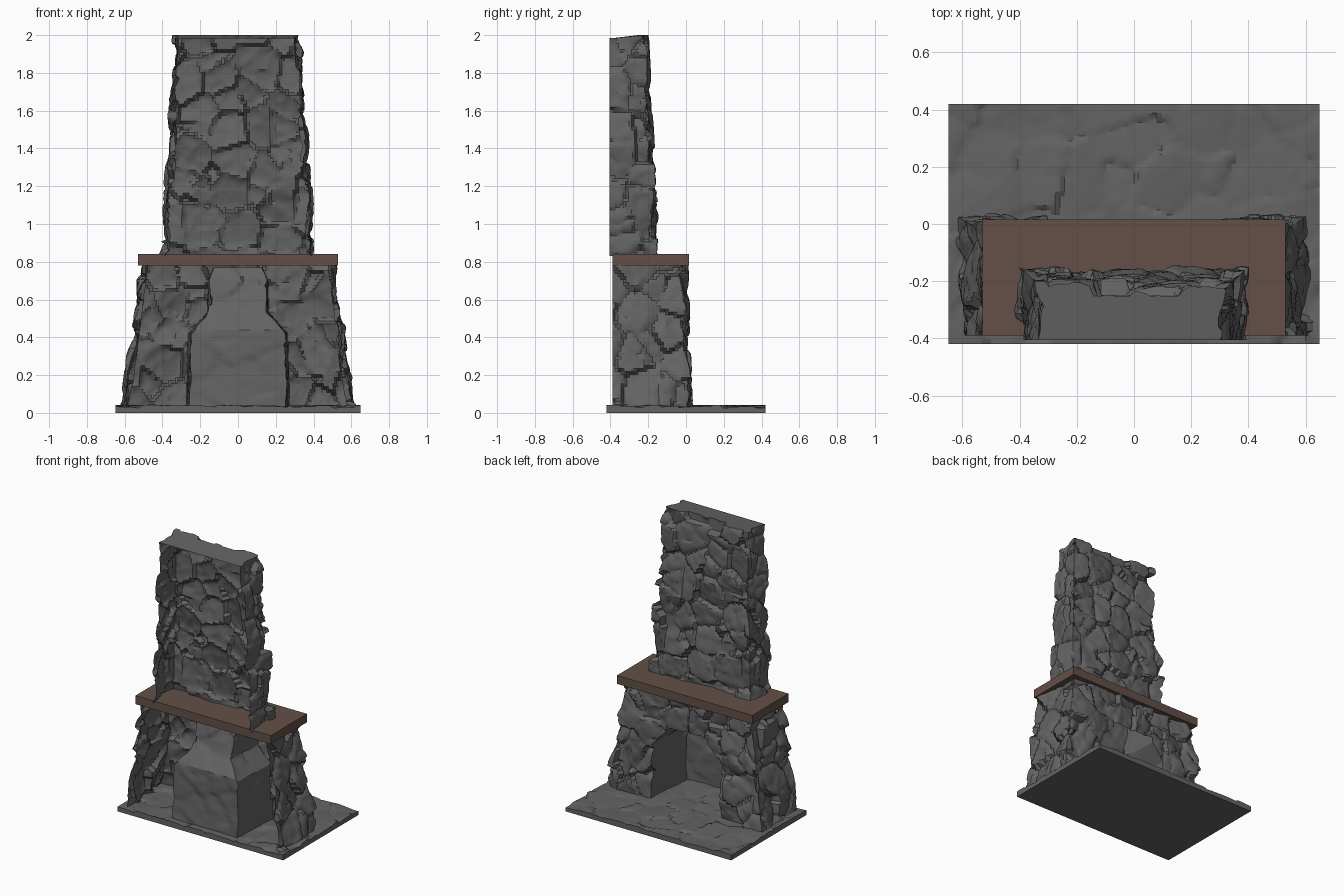
import bpy, bmesh, math, random
from mathutils import Vector, kdtree

if "Cube" in bpy.data.objects:
    bpy.data.objects.remove(bpy.data.objects["Cube"])

random.seed(7)


def material(name, rgb):
    m = bpy.data.materials.new(name)
    m.diffuse_color = (*rgb, 1)
    m.use_nodes = True
    m.node_tree.nodes["Principled BSDF"].inputs["Base Color"].default_value = m.diffuse_color
    return m


STONE = material("grey stone", (0.125, 0.125, 0.125))
WOOD = material("brown wood", (0.125, 0.08, 0.063))


# Stone relief: random cells, each a tilted plane with a groove round it
def stone_field(spacing):
    pts = []
    nx, ny, nz = (math.ceil(s / spacing) + 2 for s in (1.4, 1.0, 2.1))
    for i in range(nx):
        for j in range(ny):
            for k in range(nz):
                p = Vector((i, j, k)) + Vector([random.uniform(-.45, .45) for _ in range(3)])
                pts.append(p * spacing + Vector((-.75, -.55, -.05)))
    tree = kdtree.KDTree(len(pts))
    for i, p in enumerate(pts):
        tree.insert(p, i)
    tree.balance()
    tilts = [Vector([random.uniform(-.26, .26) for _ in range(3)]) for _ in pts]
    lifts = [random.uniform(-.005, .007) for _ in pts]
    return tree, tilts, lifts


BIG, SMALL = stone_field(0.17), stone_field(0.08)


def relief(p):
    h = 0
    for (tree, tilts, lifts), amt in ((BIG, 1.0), (SMALL, 0.35)):
        (c, i, d1), (_, _, d2) = tree.find_n(p, 2)
        h += amt * (tilts[i].dot(p - c) + lifts[i])
        h -= amt * 0.013 * max(0, 1 - (d2 - d1) / 0.03)
    return max(-0.03, min(0.026, h))


def lerp(a, b, t):
    return a + (b - a) * t


def curve(z, knots):
    for (z0, a), (z1, b) in zip(knots, knots[1:]):
        if z <= z1:
            return lerp(a, b, max(0, (z - z0) / (z1 - z0)))
    return knots[-1][1]


def finish(bm, name, mat, angle=28):
    bmesh.ops.recalc_face_normals(bm, faces=bm.faces)
    me = bpy.data.meshes.new(name)
    bm.to_mesh(me)
    bm.free()
    me.materials.append(mat)
    ob = bpy.data.objects.new(name, me)
    bpy.context.collection.objects.link(ob)
    bpy.ops.object.select_all(action='DESELECT')
    ob.select_set(True)
    bpy.context.view_layer.objects.active = ob
    bpy.ops.object.shade_smooth_by_angle(angle=math.radians(angle))
    return ob


def sheet(name, rows, amount, cap=False, skip=None):
    """Skin over rows of (point, outward direction), pushed out by the relief."""
    bm = bmesh.new()
    grid = [[bm.verts.new(p + d * relief(p) * amount) for p, d in r] for r in rows]
    for j in range(len(grid) - 1):
        for i in range(len(grid[0]) - 1):
            if skip and skip(i, (rows[j][i][0].z + rows[j + 1][i][0].z) / 2):
                continue
            bm.faces.new((grid[j][i], grid[j][i + 1], grid[j + 1][i + 1], grid[j + 1][i]))
    if cap:
        bm.faces.new(grid[-1])
    return finish(bm, name, STONE)


def u_row(z, back, front, stops, ns, nf):
    """Open-backed U at height z: left side, front through x stops, right side."""
    w = stops[-1]
    L, R, F = Vector((-1, 0, 0)), Vector((1, 0, 0)), Vector((0, 1, 0))
    left = [(Vector((-w, lerp(back, front, i / ns), z)), L) for i in range(ns)]
    mid = []
    for a, b in zip(stops, stops[1:]):
        mid += [(Vector((lerp(a, b, i / nf), front, z)), F) for i in range(nf)]
    mid.append((Vector((w, front, z)), F))
    mid[0] = (mid[0][0], L + F)
    mid[-1] = (mid[-1][0], R + F)
    right = [(Vector((w, lerp(front, back, i / ns), z)), R) for i in range(1, ns + 1)]
    return left + mid + right


# Lower surround with the fire opening left out
OPEN_W = [(0, .275), (.42, .265), (.53, .165), (.70, .16), (.77, .13)]
OPEN_TOP = .565
NS, NF = 26, 26
zs = [lerp(.03, .785, i / 48) for i in range(49)]


def front_y(z):
    return lerp(.012, -.012, z / .78)


rows = []
for z in zs:
    w, o = lerp(.605, .505, z / .78), curve(z, OPEN_W)
    rows.append(u_row(z, -.39, front_y(z), [-w, -o, o, w], NS, NF))
sheet("surround", rows, 1.0,
      skip=lambda i, z: NS + NF <= i < NS + 2 * NF and z < OPEN_TOP)

# Firebox and throat: runs back from the opening, leans forward above
BACK_Y = [(0, -.37), (.44, -.36), (.54, -.29), (.72, -.24), (.77, -.21)]
rows = []
for z in [z for z in zs if z < .77]:
    o, yb, yf = curve(z, OPEN_W), curve(z, BACK_Y), front_y(z)
    side = [(Vector((lerp(o, o * .93, t / 14), lerp(yf, yb, t / 14), z)),
             Vector((.5 * t / 14, 1 - t / 14, 0))) for t in range(15)]
    back = [(Vector((lerp(o, -o, i / 20) * .93, yb, z)), Vector((0, -.3, 0))) for i in range(1, 20)]
    other = [(Vector((-p.x, p.y, p.z)), Vector((-d.x, d.y, 0))) for p, d in reversed(side)]
    rows.append(side + back + other)
sheet("firebox", rows, 1.0, cap=True)

# Tapered chimney breast, open at the back, closed on top
rows = []
for j in range(78):
    t = j / 77
    w = curve(t, [(0, .395), (.3, .37), (1, .325)])
    rows.append(u_row(lerp(.83, 2.0, t), -.405, lerp(-.16, -.222, t), [-w, w], 16, 46))
for p, d in rows[-1]:
    p.z -= .018 * min(1, max(0, (-.222 - p.y) / .18))
sheet("chimney_breast", rows, 1.0, cap=True)

# Hearth slab with a gently uneven flagstone top
bm = bmesh.new()
bmesh.ops.create_grid(bm, x_segments=80, y_segments=52, size=1)
for v in bm.verts:
    v.co = Vector((v.co.x * .648, v.co.y * .42, .036))
ext = bmesh.ops.extrude_face_region(bm, geom=bm.faces[:])
low = {v for v in ext["geom"] if isinstance(v, bmesh.types.BMVert)}
for v in bm.verts:
    if v in low:
        v.co.z = 0
    else:
        v.co.z += max(-.01, min(.006, relief(v.co) * .3))
finish(bm, "hearth", STONE)

# Mantel shelf
bm = bmesh.new()
bmesh.ops.create_cube(bm, size=1)
for v in bm.verts:
    v.co = Vector((v.co.x * 1.06, v.co.y * .405 - .1875, v.co.z * .06 + .81))
finish(bm, "mantel_shelf", WOOD)
